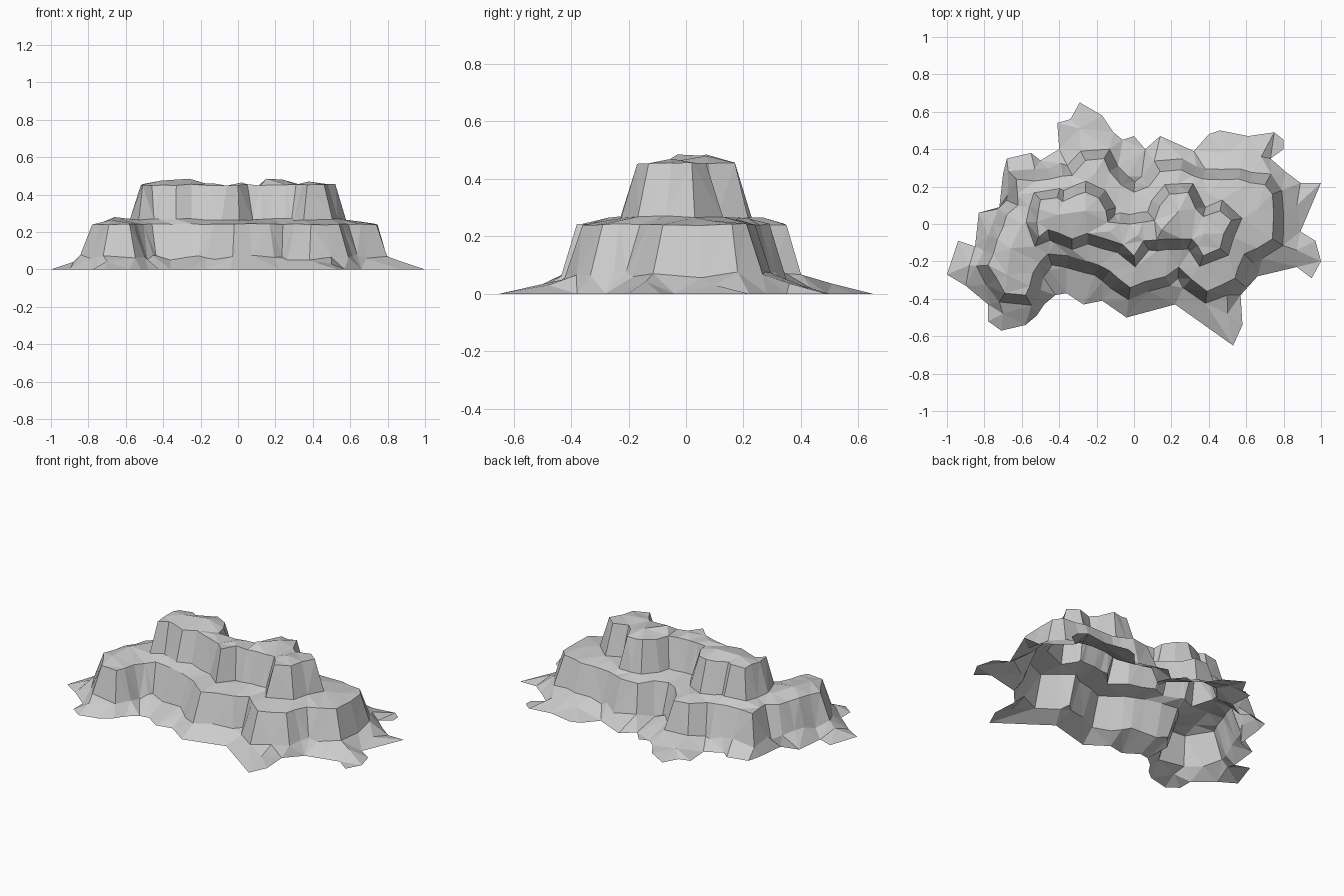
import bpy
import bmesh
import random
from mathutils import Vector
from mathutils.geometry import delaunay_2d_cdt

random.seed(4)
cube = bpy.data.objects.get("Cube")
if cube:
    bpy.data.objects.remove(cube)

# Plan outlines in hundredths of a unit, clockwise from the left end
GROUND_EDGE = [
    (-100, -27), (-94, -9), (-85, -12), (-83, 6), (-72, 9), (-70, 27), (-68, 35),
    (-55, 38), (-50, 34), (-40, 40), (-41, 54), (-34, 56), (-29, 65), (-17, 58),
    (-11, 49), (-6, 45), (0, 47), (6, 40), (14, 47), (32, 39), (40, 48), (46, 50),
    (61, 47), (75, 49), (80, 45), (80, 40), (73, 35), (81, 28), (89, 22), (100, 22),
    (89, -4), (97, -9), (100, -20), (95, -29), (87, -23), (66, -28), (57, -38),
    (58, -54), (53, -65), (22, -43), (-4, -50), (-17, -41), (-27, -43), (-36, -37),
    (-42, -38), (-48, -43), (-52, -49), (-58, -54), (-71, -57), (-78, -52),
    (-78, -43), (-90, -33)]
LOWER_RIM = [
    (-78, -22), (-73, -8), (-68, 5), (-62, 10), (-63, 24), (-53, 23), (-45, 24),
    (-33, 26), (-26, 34), (-16, 35), (-13, 28), (-7, 21), (0, 17), (8, 20), (14, 28),
    (25, 29), (37, 24), (56, 24), (70, 21), (74, 16), (74, -8), (59, -16), (54, -29),
    (39, -36), (24, -23), (17, -28), (-2, -34), (-13, -25), (-25, -20),
    (-35, -17), (-46, -16), (-54, -26), (-58, -38), (-69, -37)]
UPPER_RIM = [
    (-46, -3), (-51, -7), (-52, 1), (-50, 13), (-41, 14), (-38, 12), (-26, 17),
    (-19, 14), (-15, 7), (-14, 1), (-2, 0), (11, 2), (14, 10), (19, 16), (29, 17),
    (33, 8), (37, 4), (46, 7), (52, 2), (48, -5), (46, -13), (37, -17), (31, -8),
    (18, -8), (5, -9), (0, -17), (-6, -11), (-25, -5), (-33, -8)]


def outline(points):
    return [Vector(p) / 100 for p in points]


def ribbed(loop, longest, depth):
    """Break long sides with a slightly displaced middle corner."""
    result = []
    for i, p in enumerate(loop):
        result.append(p)
        side = loop[(i + 1) % len(loop)] - p
        if side.length > longest:
            out = Vector((-side.y, side.x)).normalized()
            result.append(p + side * random.uniform(0.4, 0.6)
                          + out * random.uniform(-depth, depth))
    return result


def grown(loop, distance, jitter):
    """Push a clockwise outline outwards along its corner normals."""
    result = []
    for i, p in enumerate(loop):
        a = (p - loop[i - 1]).normalized()
        b = (loop[(i + 1) % len(loop)] - p).normalized()
        out = Vector((-a.y - b.y, a.x + b.x)).normalized()
        result.append(p + out * (distance + random.uniform(-jitter, jitter)))
    return result


verts, heights, edges = [], [], []


def add_loop(loop, low, high):
    """Add one closed contour with slightly uneven height."""
    start, count = len(verts), len(loop)
    verts.extend(loop)
    heights.extend(random.uniform(low, high) for _ in loop)
    edges.extend((start + i, start + (i + 1) % count) for i in range(count))


def add_point(x, y, z):
    verts.append(Vector((x, y)))
    heights.append(z)


# Contours from the ground up: skirt, lower cliff, ledge, upper cliff
ground = outline(GROUND_EDGE)
lower = ribbed(outline(LOWER_RIM), 0.12, 0.008)
upper = ribbed(outline(UPPER_RIM), 0.1, 0.006)
add_loop(ground, 0, 0)
add_loop(grown(lower, 0.06, 0.008), 0.05, 0.08)
add_loop(lower, 0.238, 0.245)
add_loop(grown(upper, 0.055, 0.005), 0.262, 0.272)
add_loop(upper, 0.447, 0.457)

# Humps on the ledge and the plateau
for x, y, z in [(-0.66, -0.13, 0.28), (-0.6, 0.0, 0.27), (-0.68, -0.27, 0.265),
                (-0.21, 0.27, 0.265), (0.66, 0.08, 0.255), (0.4, 0.16, 0.265),
                (-0.41, 0.05, 0.475), (-0.26, 0.07, 0.485), (-0.13, -0.04, 0.46),
                (0.02, -0.06, 0.465), (0.15, -0.03, 0.485), (0.24, 0.07, 0.48),
                (0.38, -0.05, 0.47)]:
    add_point(x, y, z)

# Uneven mounds along the skirt spurs
for x, y in [(-0.88, -0.22), (-0.7, -0.48), (-0.29, 0.51), (0.5, 0.38),
             (0.68, 0.36), (0.87, 0.1), (0.87, -0.14), (0.5, -0.48)]:
    add_point(x, y, random.uniform(0.03, 0.045))

# Triangulate the contours into one open-bottomed rock shell
points, _, faces, origins, _, _ = delaunay_2d_cdt(verts, edges, [], 1, 1e-5)
bm = bmesh.new()
for p, source in zip(points, origins):
    if source:
        z = heights[source[0]]
    else:
        z = heights[min(range(len(verts)), key=lambda i: (verts[i] - p).length)]
    bm.verts.new((p.x, p.y, z))
bm.verts.ensure_lookup_table()
for face in faces:
    bm.faces.new([bm.verts[i] for i in face])
bm.normal_update()
for face in bm.faces:
    if face.normal.z < 0:
        face.normal_flip()

mesh = bpy.data.meshes.new("terraced_rock")
bm.to_mesh(mesh)
bm.free()
rock = bpy.data.objects.new("terraced_rock", mesh)
bpy.context.collection.objects.link(rock)

# Plain stone colour
stone = bpy.data.materials.new("stone_grey")
stone.use_nodes = True
colour = (0.6, 0.6, 0.6, 1)
stone.diffuse_color = colour
stone.node_tree.nodes["Principled BSDF"].inputs["Base Color"].default_value = colour
mesh.materials.append(stone)
